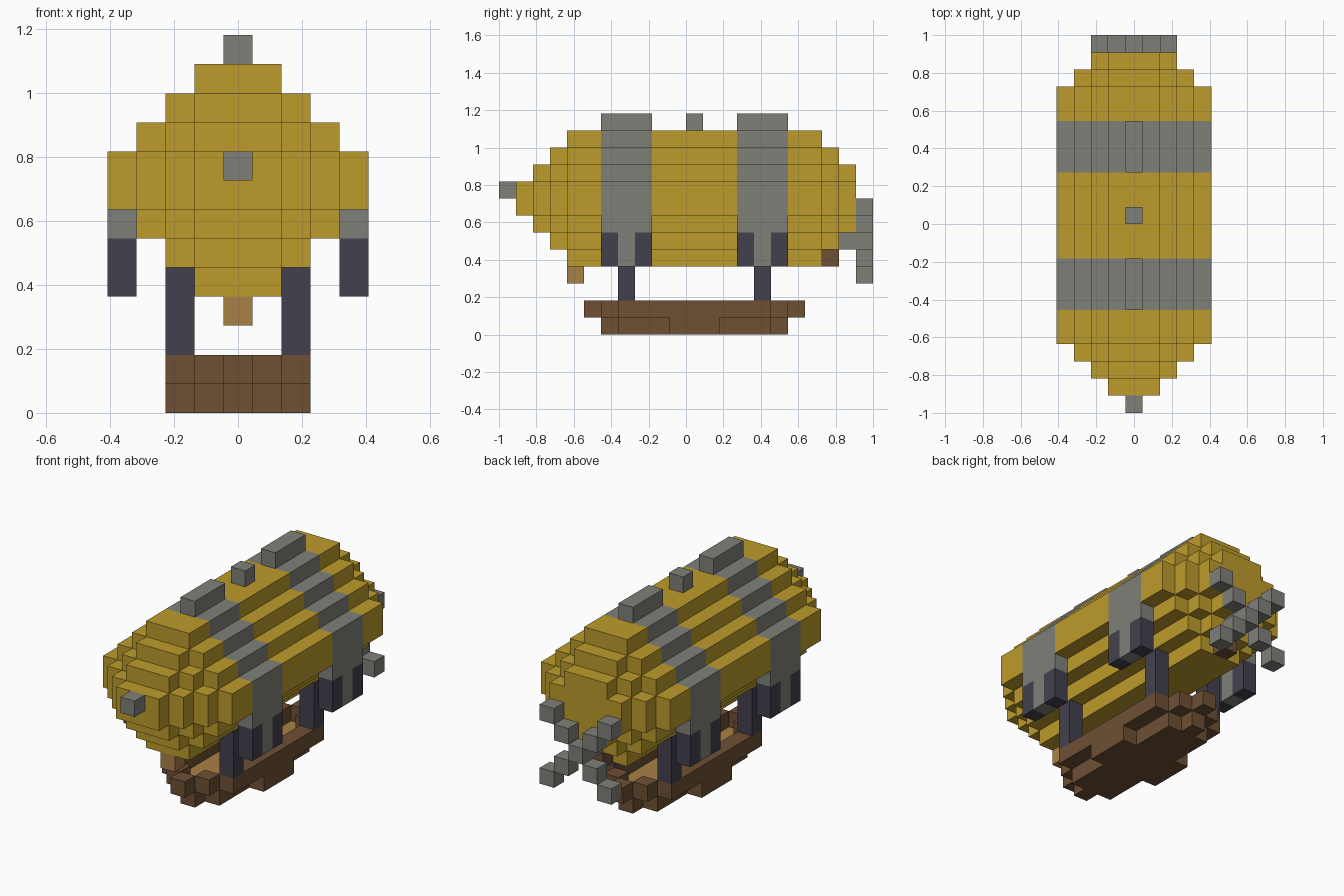
import bpy, bmesh
from mathutils import Vector

cube = bpy.data.objects.get("Cube")
if cube:
    bpy.data.objects.remove(cube)

U = 1 / 11  # edge of one block


def material(name, rgb):
    m = bpy.data.materials.new(name)
    m.use_nodes = True
    m.diffuse_color = (*rgb, 1)
    bsdf = m.node_tree.nodes["Principled BSDF"]
    bsdf.inputs["Base Color"].default_value = (*rgb, 1)
    bsdf.inputs["Roughness"].default_value = 0.9
    return m


YELLOW = material("golden yellow", (0.51, 0.33, 0.025))
GREY = material("metal grey", (0.216, 0.216, 0.195))
DARK = material("dark slate", (0.054, 0.051, 0.076))
BROWN = material("wood brown", (0.156, 0.08, 0.034))
TAN = material("pale wood", (0.40, 0.22, 0.06))

# The six face directions, each with two tangents
AXES = [Vector(a) for a in ((1, 0, 0), (0, 1, 0), (0, 0, 1))]
SIDES = [(AXES[i] * s, AXES[(i + 1) % 3] * s, AXES[(i + 2) % 3])
         for i in range(3) for s in (1, -1)]


def block_part(name, cells, mats, rule=lambda x, j, z, n: 0):
    """Outer skin of a set of blocks (x, j, z); rule picks the colour of a face."""
    cells = set(cells)
    bm = bmesh.new()
    for c in cells:
        middle = Vector((c[0], c[1] - 10.5, c[2] + 0.5))
        for n, a, b in SIDES:
            if tuple(int(v) for v in Vector(c) + n) in cells:
                continue
            corners = (-a - b, a - b, a + b, b - a)
            f = bm.faces.new([bm.verts.new((middle + (n + k) / 2) * U)
                              for k in corners])
            f.material_index = rule(*c, n)
    bmesh.ops.remove_doubles(bm, verts=bm.verts, dist=U / 100)
    bmesh.ops.dissolve_limit(bm, angle_limit=0.01, verts=bm.verts,
                             edges=bm.edges, delimit={'MATERIAL'})
    mesh = bpy.data.meshes.new(name)
    bm.to_mesh(mesh)
    bm.free()
    for m in mats:
        mesh.materials.append(m)
    obj = bpy.data.objects.new(name, mesh)
    bpy.context.collection.objects.link(obj)
    return obj


def box(xs, js, zs):
    return [(x, j, z) for x in range(*xs) for j in range(*js) for z in range(*zs)]


# Balloon: stepped envelope tapering towards both ends, with two grey bands
BANDS = (6, 14)


def envelope_width(j, z):
    return 4 - max(7 - z, z - 8, 0) - max(4 - j, j - 18, 0)


def band_rule(x, j, z, n):
    return int(z >= 7 and any(b <= j < b + 3 for b in BANDS))


envelope = [(x, j, z) for x, j, z in box((-4, 5), (1, 21), (4, 12))
            if abs(x) <= envelope_width(j, z) and envelope_width(j, z) >= 1]
block_part("balloon", envelope, [YELLOW, GREY], band_rule)

# Nose cap, top valve and band ridges
block_part("nose_cap", [(0, 0, 8)], [GREY])
block_part("top_valve", [(0, 11, 12)], [GREY])
for b, end in zip(BANDS, ("front", "rear")):
    block_part(end + "_ridge", box((0, 1), (b, b + 3), (12, 13)), [GREY])

    # Side pods with dark outer columns
    for x, side in ((4, "left"), (-4, "right")):
        block_part(f"{end}_{side}_pod", box((x, x + 1), (b, b + 3), (4, 7)),
                   [GREY, DARK],
                   lambda x, j, z, n, b=b: int(z < 6 and j != b + 1))

# Struts between balloon and gondola
for j, end in ((7, "front"), (15, "rear")):
    for x, side in ((2, "left"), (-2, "right")):
        block_part(f"{end}_{side}_strut", box((x, x + 1), (j, j + 1), (2, 5)), [DARK])


# Gondola: boat-shaped hull, open on top
def in_gondola(x, j, z):
    if z == 1:
        return 5 + abs(x) <= j < 18 - abs(x)
    return (6, 7, 10)[abs(x)] <= j < (17, 16, 13)[abs(x)]


def is_rim(x, j):
    return not all(abs(x + dx) <= 2 and in_gondola(x + dx, j + dj, 1)
                   for dx, dj in ((1, 0), (-1, 0), (0, 1), (0, -1)))


gondola = [(x, j, z) for x, j, z in box((-2, 3), (5, 18), (0, 2))
           if in_gondola(x, j, z) and (z == 0 or is_rim(x, j))]
block_part("gondola", gondola, [BROWN, TAN],
           lambda x, j, z, n: int(z == 0 and n.z > 0))

# Front hook and rear engine mount
block_part("front_hook", [(0, 4, 3)], [TAN])
block_part("engine_mount", [(0, 19, 4)], [BROWN])

# Propeller: shaft and four diagonal blades
block_part("propeller_shaft", box((0, 1), (20, 22), (5, 6)), [GREY])
for sx, side in ((1, "left"), (-1, "right")):
    for sz, level in ((1, "upper"), (-1, "lower")):
        for step, spot in ((1, "inner"), (2, "outer")):
            block_part(f"{level}_{side}_{spot}_blade",
                       [(sx * step, 21, 5 + sz * step)], [GREY])
